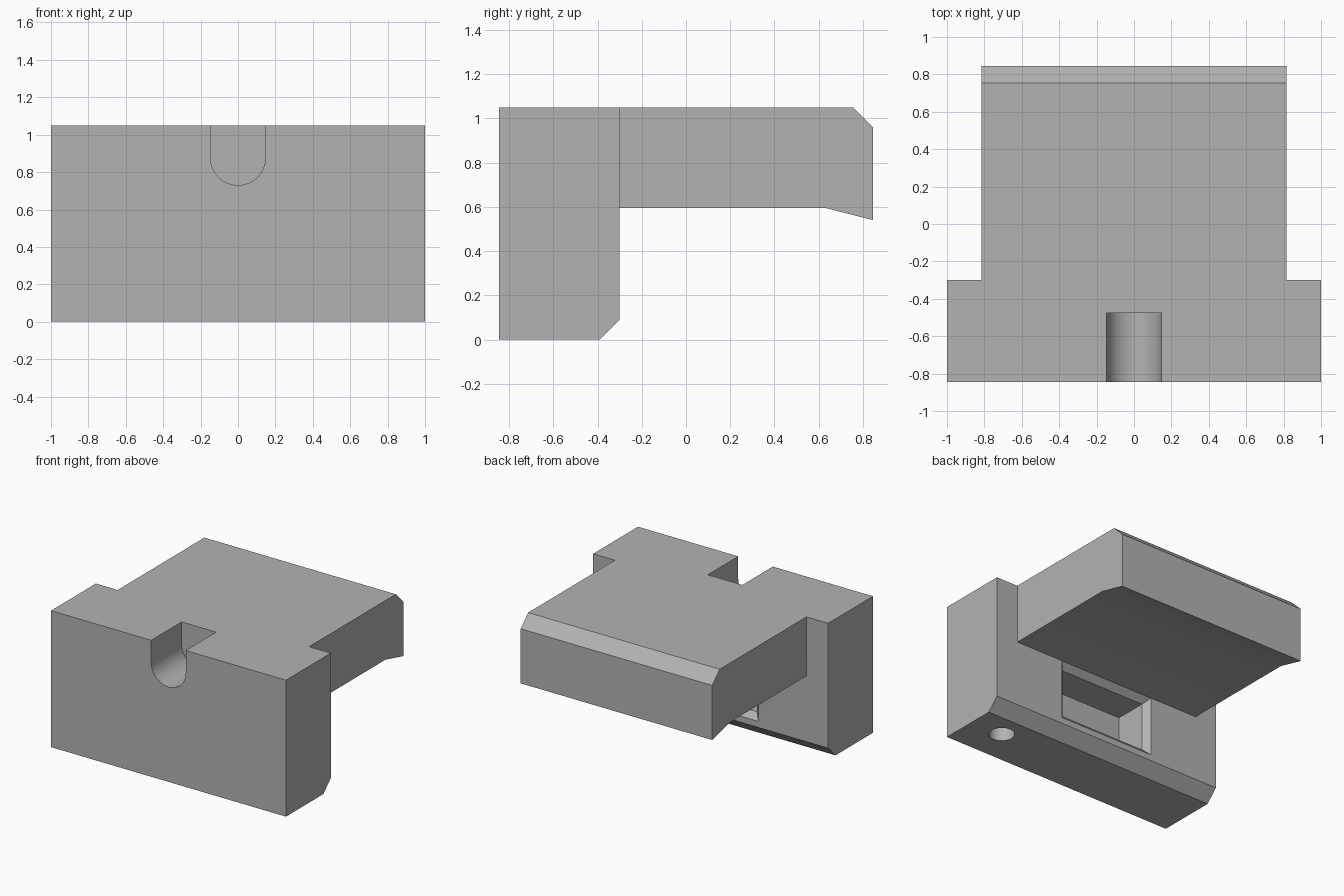
import bpy, bmesh, math

if "Cube" in bpy.data.objects:
    bpy.data.objects.remove(bpy.data.objects["Cube"])

grey = bpy.data.materials.new("plain_grey")
grey.use_nodes = True
grey.diffuse_color = (0.45, 0.45, 0.45, 1)
grey.node_tree.nodes["Principled BSDF"].inputs["Base Color"].default_value = grey.diffuse_color


def make_object(name, bm):
    bmesh.ops.recalc_face_normals(bm, faces=bm.faces)
    mesh = bpy.data.meshes.new(name)
    bm.to_mesh(mesh)
    bm.free()
    mesh.materials.append(grey)
    obj = bpy.data.objects.new(name, mesh)
    bpy.context.collection.objects.link(obj)
    return obj


def prism(name, loop, direction):
    """Extrude a closed loop of points along a direction."""
    bm = bmesh.new()
    face = bm.faces.new([bm.verts.new(p) for p in loop])
    ext = bmesh.ops.extrude_face_region(bm, geom=[face])["geom"]
    moved = [v for v in ext if isinstance(v, bmesh.types.BMVert)]
    bmesh.ops.translate(bm, verts=moved, vec=direction)
    return make_object(name, bm)


def side_profile(name, points, half_width):
    return prism(name, [(-half_width, y, z) for y, z in points], (2 * half_width, 0, 0))


def combine(target, tool, operation):
    mod = target.modifiers.new(tool.name, 'BOOLEAN')
    mod.operation = operation
    mod.solver = 'EXACT'
    mod.object = tool
    bpy.context.view_layer.objects.active = target
    bpy.ops.object.modifier_apply(modifier=mod.name)
    bpy.data.objects.remove(tool)


FRONT, REAR, END, TOP = -0.845, -0.30, 0.845, 1.05

# Wide front block with a chamfered lower rear edge
body = side_profile("clamp_body", [(FRONT, 0), (REAR - 0.09, 0), (REAR, 0.09),
                                   (REAR, TOP), (FRONT, TOP)], 1.0)

# Rear tongue with a chamfered top edge and a sloping lip below
tongue = side_profile("rear_tongue", [(REAR - 0.1, 0.595), (0.63, 0.595), (END, 0.54),
                                      (END, 0.96), (0.755, TOP), (REAR - 0.1, TOP)], 0.815)
combine(body, tongue, 'UNION')

# Round-bottomed slot in the front face
R, STEPS = 0.147, 32
arc = [math.pi + math.pi * i / STEPS for i in range(STEPS + 1)]
loop = [(R * math.cos(a), FRONT - 0.1, 0.877 + R * math.sin(a)) for a in arc]
loop += [(R, FRONT - 0.1, TOP + 0.1), (-R, FRONT - 0.1, TOP + 0.1)]
combine(body, prism("slot_cutter", loop, (0, 0.47, 0)), 'DIFFERENCE')

# Rear pocket with a chamfered mouth: nested rectangles joined along y
bm = bmesh.new()
rings = []
for y, inset in [(REAR + 0.02, -0.02), (REAR - 0.045, 0.045), (-0.595, 0.045)]:
    w, low, high = 0.407 - inset, 0.137 + inset, 0.594 - inset
    rings.append([bm.verts.new((x, y, z)) for x, z in
                  [(-w, low), (w, low), (w, high), (-w, high)]])
for a, b in zip(rings, rings[1:]):
    for i in range(4):
        j = (i + 1) % 4
        bm.faces.new((a[i], a[j], b[j], b[i]))
bm.faces.new(rings[0])
bm.faces.new(rings[-1])
pocket = make_object("pocket_cutter", bm)
# keep the cutter just under the tongue outside the mouth
combine(body, pocket, 'DIFFERENCE')

# Restore the tongue underside where the flared cutter grazed it
patch = side_profile("underside_patch", [(REAR, 0.595), (REAR + 0.1, 0.595),
                                         (REAR + 0.1, 0.7), (REAR, 0.7)], 0.6)
combine(body, patch, 'UNION')

# Blind round hole in the underside
bm = bmesh.new()
bmesh.ops.create_cone(bm, cap_ends=True, segments=48, radius1=0.09, radius2=0.09, depth=1.0)
bmesh.ops.translate(bm, verts=bm.verts, vec=(0.73, -0.57, 0))
combine(body, make_object("hole_cutter", bm), 'DIFFERENCE')

# Merge flat areas and smooth only the curved walls
bm = bmesh.new()
bm.from_mesh(body.data)
bmesh.ops.remove_doubles(bm, verts=bm.verts, dist=0.0005)
bmesh.ops.dissolve_limit(bm, angle_limit=math.radians(0.5), verts=bm.verts, edges=bm.edges)
bm.to_mesh(body.data)
bm.free()
for obj in bpy.context.selected_objects:
    obj.select_set(False)
body.select_set(True)
bpy.context.view_layer.objects.active = body
bpy.ops.object.shade_smooth_by_angle(angle=math.radians(30))
